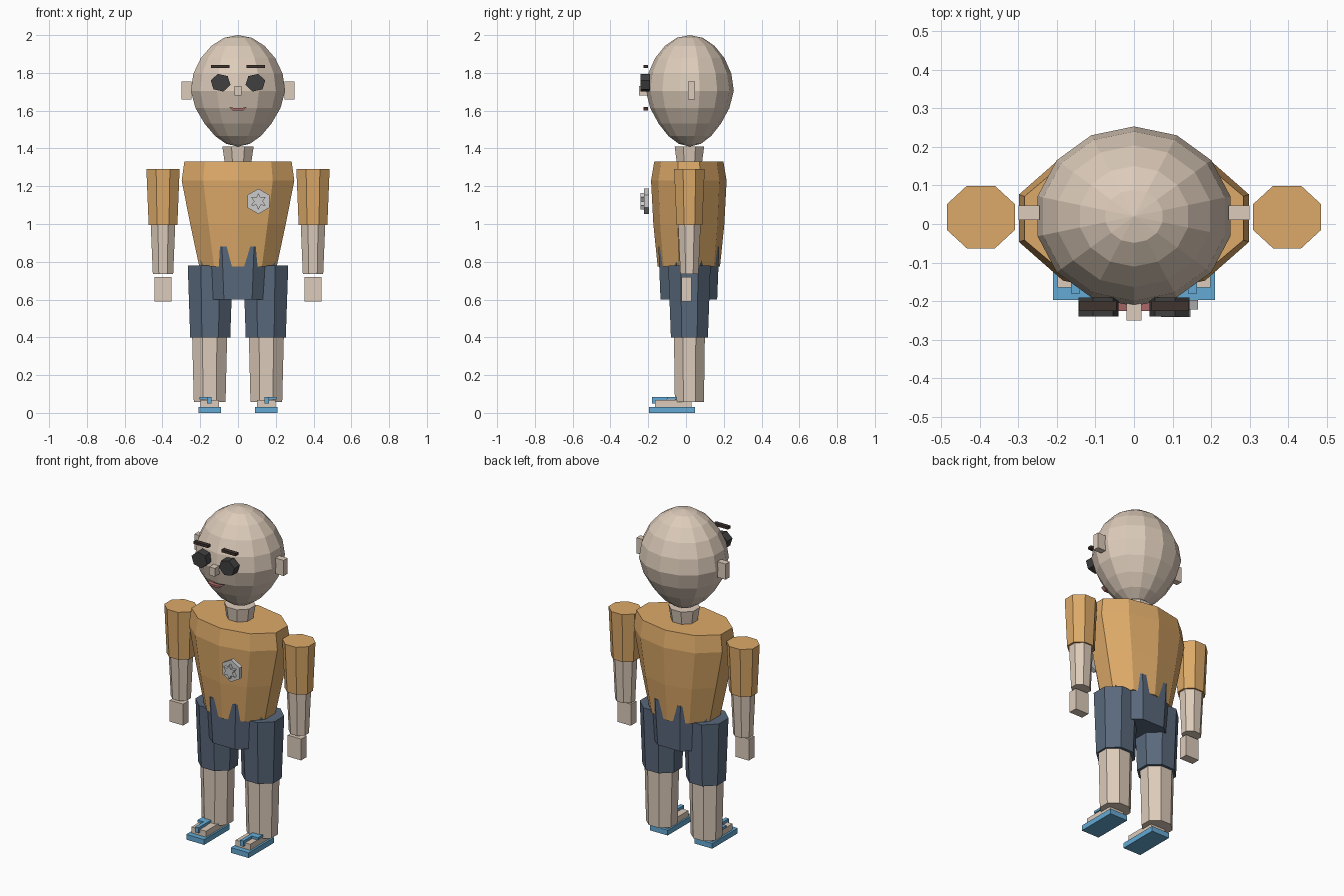
import bpy, bmesh
from math import pi, sin, cos

if "Cube" in bpy.data.objects:
    bpy.data.objects.remove(bpy.data.objects["Cube"])

CY = 0.018  # shared front-back centre of body parts


def material(name, rgb):
    m = bpy.data.materials.new(name)
    m.diffuse_color = (*rgb, 1)
    m.use_nodes = True
    m.node_tree.nodes["Principled BSDF"].inputs["Base Color"].default_value = m.diffuse_color
    return m


SKIN = material("skin", (0.72, 0.60, 0.49))
SHIRT = material("shirt", (0.72, 0.40, 0.14))
NAVY = material("navy", (0.10, 0.14, 0.20))
BLUE = material("blue", (0.13, 0.40, 0.66))
DARK = material("dark", (0.05, 0.05, 0.05))
BROWN = material("brown", (0.05, 0.035, 0.03))
RED = material("red", (0.40, 0.14, 0.14))


def finish(name, bm, mat):
    bmesh.ops.remove_doubles(bm, verts=bm.verts, dist=1e-5)
    bmesh.ops.recalc_face_normals(bm, faces=bm.faces)
    me = bpy.data.meshes.new(name)
    bm.to_mesh(me)
    bm.free()
    ob = bpy.data.objects.new(name, me)
    bpy.context.collection.objects.link(ob)
    if mat:
        me.materials.append(mat)
    return ob


def skin_rings(bm, rings):
    """Bridge equal-length vertex loops and cap both ends."""
    n = len(rings[0])
    for a, b in zip(rings, rings[1:]):
        for i in range(n):
            j = (i + 1) % n
            bm.faces.new((a[i], a[j], b[j], b[i]))
    bm.faces.new(rings[0])
    bm.faces.new(rings[-1])


def loft(name, sides, rings, mat, x=0, y=CY):
    """Stack of (z, half x, half y) rings with a flat side facing +-x."""
    bm = bmesh.new()
    k = 1 / cos(pi / sides)
    ky = k if sides % 4 == 0 else 1
    loops = []
    for z, rx, ry in rings:
        angles = [pi * (2 * i + 1) / sides for i in range(sides)]
        loops.append([bm.verts.new((x + rx * k * cos(a), y + ry * ky * sin(a), z))
                      for a in angles])
    skin_rings(bm, loops)
    return finish(name, bm, mat)


def prism(name, points, y0, y1, mat):
    """Extrude a front-view (x, z) outline from y0 to y1."""
    bm = bmesh.new()
    skin_rings(bm, [[bm.verts.new((px, y, pz)) for px, pz in points] for y in (y0, y1)])
    return finish(name, bm, mat)


def box(name, x0, x1, y0, y1, z0, z1, mat):
    return prism(name, [(x0, z0), (x1, z0), (x1, z1), (x0, z1)], y0, y1, mat)


def star_points(cx, cz, radii, count, phase=0, sx=1, sz=1):
    out = []
    for i in range(count):
        a, r = phase + 2 * pi * i / count, radii[i % len(radii)]
        out.append((cx + sx * r * cos(a), cz + sz * r * sin(a)))
    return out


# Head: egg with ten latitude steps
head_radii = [0.0003, 0.063, 0.122, 0.177, 0.225, 0.25, 0.236, 0.197, 0.140, 0.074, 0.0003]
loft("head", 14, [(1.705 - 0.295 * cos(pi * i / 10), r, r * 0.932)
                  for i, r in enumerate(head_radii)], SKIN, y=0.02)

# Neck and torso
loft("neck", 8, [(1.31, 0.068, 0.065), (1.41, 0.083, 0.078)], SKIN)
loft("torso", 10, [(0.775, 0.205, 0.165), (1.0, 0.253, 0.188),
                   (1.23, 0.298, 0.2), (1.33, 0.284, 0.183)], SHIRT, y=0.015)

# Shorts hip section, its corners show through the shirt hem
loft("shorts_hips", 8, [(0.60, 0.18, 0.150), (0.88, 0.205, 0.161)], NAVY, y=0.015)

# Nose and smiling mouth
box("nose", -0.019, 0.019, -0.25, -0.2, 1.68, 1.73, SKIN)
prism("mouth", [(-0.048, 1.62), (-0.028, 1.602), (0.028, 1.602), (0.048, 1.62),
                (0.02, 1.614), (-0.02, 1.614)], -0.225, -0.2, RED)

# Chest badge with raised star
prism("badge", star_points(0.108, 1.12, [0.067], 6, pi / 2), -0.222, -0.197, None)
prism("badge_star", star_points(0.108, 1.12, [0.044, 0.023], 12, pi / 2), -0.241, -0.222, None)

# Parts repeated on both sides
for s, side in ((-1, "left"), (1, "right")):
    # Face details
    box(side + "_ear", s * 0.245, s * 0.3, 0.01, 0.048, 1.66, 1.755, SKIN)
    prism(side + "_dark_lens", star_points(s * 0.092, 1.748, [0.054], 6, 0.25, s, 0.9),
          -0.24, -0.19, DARK)
    box(side + "_eyebrow", s * 0.045, s * 0.142, -0.225, -0.2, 1.827, 1.843, BROWN)
    # Arm
    loft(side + "_sleeve", 8, [(0.995, 0.076, 0.068), (1.29, 0.088, 0.081)], SHIRT, s * 0.397)
    loft(side + "_forearm", 8, [(0.735, 0.054, 0.048), (1.0, 0.065, 0.06)], SKIN, s * 0.397)
    box(side + "_hand", s * 0.352, s * 0.442, -0.025, 0.028, 0.59, 0.72, SKIN)
    # Leg
    loft(side + "_shorts_leg", 8, [(0.40, 0.106, 0.098), (0.78, 0.119, 0.112)], NAVY, s * 0.147)
    loft(side + "_shin", 8, [(0.057, 0.084, 0.077), (0.42, 0.093, 0.082)], SKIN, s * 0.15)
    # Foot and sandal
    box(side + "_foot", s * 0.1, s * 0.198, -0.165, 0.03, 0.03, 0.068, SKIN)
    box(side + "_sandal_sole", s * 0.09, s * 0.21, -0.197, 0.048, 0, 0.032, BLUE)
    box(side + "_sandal_thong", s * 0.14, s * 0.163, -0.18, -0.1, 0.05, 0.084, BLUE)
    box(side + "_sandal_strap", s * 0.14, s * 0.203, -0.1, -0.05, 0.07, 0.084, BLUE)
